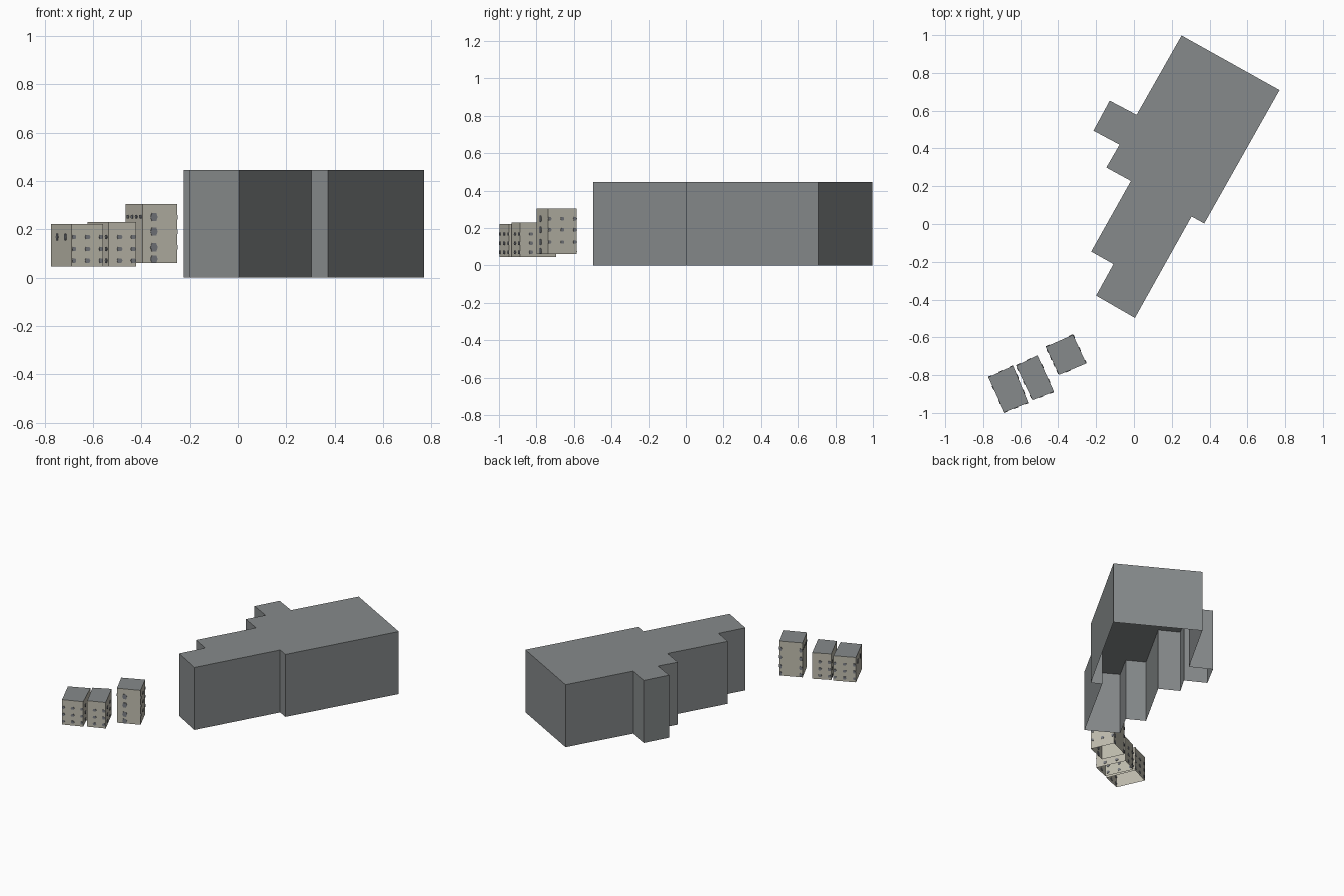
import bpy, bmesh, math
from mathutils import Vector

if "Cube" in bpy.data.objects:
    bpy.data.objects.remove(bpy.data.objects["Cube"])


def material(name, rgb):
    m = bpy.data.materials.new(name)
    m.diffuse_color = (*rgb, 1)
    m.use_nodes = True
    m.node_tree.nodes["Principled BSDF"].inputs["Base Color"].default_value = m.diffuse_color
    return m


GREY = material("slate_grey", (0.24, 0.255, 0.26))
CREAM = material("cream_wall", (0.52, 0.50, 0.42))
GLASS = material("window_grey", (0.19, 0.20, 0.22))


def finish(bm, name, mats):
    me = bpy.data.meshes.new(name)
    bm.to_mesh(me)
    bm.free()
    for m in mats:
        me.materials.append(m)
    ob = bpy.data.objects.new(name, me)
    bpy.context.collection.objects.link(ob)
    return ob


def shell(name, outline, z0, z1, mats):
    """Walls and flat roof over a clockwise outline, open underneath."""
    bm = bmesh.new()
    low = [bm.verts.new((x, y, z0)) for x, y in outline]
    top = [bm.verts.new((x, y, z1)) for x, y in outline]
    n = len(outline)
    for i in range(n):
        j = (i + 1) % n
        bm.faces.new((low[j], low[i], top[i], top[j])).material_index = len(mats) - 1
    bm.faces.new(top[::-1])
    bm.normal_update()
    return finish(bm, name, mats)


def windows(name, outline, z0, z1, sides):
    """Thin plates through the walls; sides = (columns, rows, width, height)."""
    bm = bmesh.new()
    for i, (cols, rows, w, h) in enumerate(sides):
        a = Vector((*outline[i], 0))
        b = Vector((*outline[(i + 1) % 4], 0))
        along = (b - a).normalized()
        out = Vector((-along.y, along.x, 0)) * 0.003
        length = (b - a).length
        for c in cols:
            s0 = max(0.001, c * length - w / 2)
            s1 = min(length - 0.001, c * length + w / 2)
            for z in rows:
                za, zb = max(z0 + 0.001, z - h / 2), min(z1 - 0.001, z + h / 2)
                # hexagonal pane with pointed sides
                mid, q = (za + zb) / 2, (s1 - s0) * 0.2
                pts = [(s0, mid), (s0 + q, za), (s1 - q, za),
                       (s1, mid), (s1 - q, zb), (s0 + q, zb)]
                p = [a + along * s + Vector((0, 0, zz)) for s, zz in pts]
                f = [bm.verts.new(v + out) for v in p]
                k = [bm.verts.new(v - out) for v in p]
                bm.faces.new(f)
                bm.faces.new(k[::-1])
                for t in range(6):
                    u = (t + 1) % 6
                    bm.faces.new((f[u], f[t], k[t], k[u]))
    bmesh.ops.recalc_face_normals(bm, faces=bm.faces)
    return finish(bm, name, [GLASS])


# Large stepped building
main = [(0.252, 0.998), (0.77, 0.709), (0.372, 0.003), (0.305, 0.04),
        (0.005, -0.497), (-0.2, -0.379), (-0.108, -0.212), (-0.226, -0.146),
        (-0.016, 0.228), (-0.146, 0.299), (-0.076, 0.42), (-0.214, 0.494),
        (-0.128, 0.653), (0.014, 0.578)]
shell("main_building", main, 0, 0.445, [GREY])

# Small houses: corners clockwise from back left
r = (0.07, 0.118, 0.168)
rc = (0.075, 0.125, 0.19, 0.25)
houses = {
    "west_house": ([(-0.773, -0.811), (-0.638, -0.75), (-0.558, -0.946), (-0.688, -0.998)],
                   0.045, 0.222,
                   [((0.05, 0.5, 0.95), r, 0.024, 0.018), ((0.3, 0.7), r, 0.024, 0.018),
                    ((0.05, 0.5, 0.95), r, 0.024, 0.018), ((0.3, 0.7), (0.168,), 0.02, 0.03)]),
    "middle_house": ([(-0.622, -0.75), (-0.51, -0.695), (-0.422, -0.887), (-0.536, -0.932)],
                     0.045, 0.23,
                     [((0.1, 0.6), r, 0.024, 0.018), ((0.3, 0.7), r, 0.024, 0.018),
                      ((0.1, 0.6), r, 0.024, 0.018), ((0.1, 0.5, 0.9), r, 0.02, 0.018)]),
    "east_house": ([(-0.466, -0.65), (-0.322, -0.586), (-0.252, -0.738), (-0.396, -0.798)],
                   0.06, 0.305,
                   [((0.06, 0.94), rc, 0.026, 0.025), ((0.05, 0.5, 0.95), rc[1:], 0.022, 0.018),
                    ((0.67,), rc, 0.032, 0.034), ((0.1, 0.35, 0.6, 0.85), (0.252,), 0.02, 0.015)]),
}
for name, (outline, z0, z1, sides) in houses.items():
    shell(name, outline, z0, z1, [GREY, CREAM])
    windows(name + "_windows", outline, z0, z1, sides)
